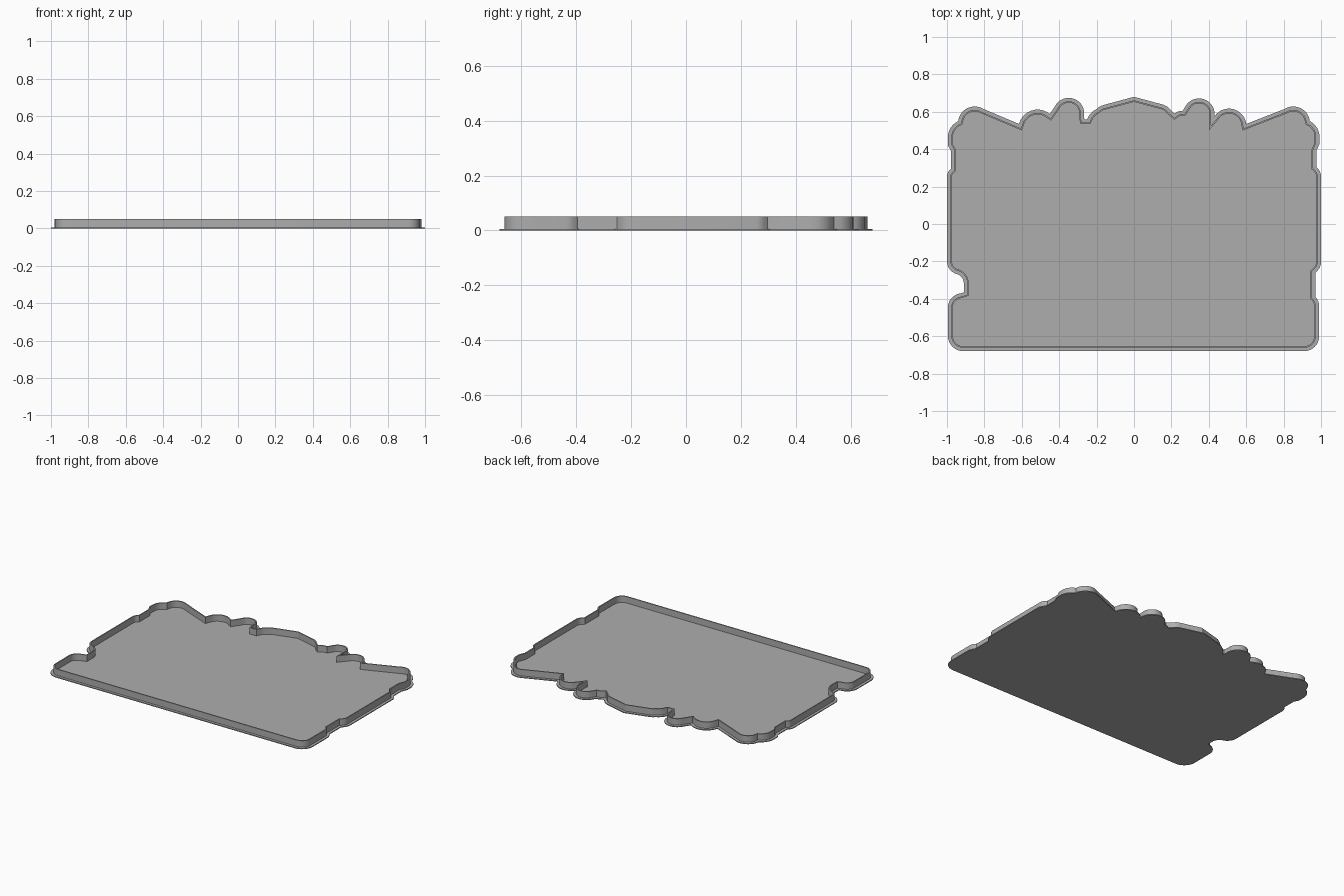
import bpy, bmesh, math
from mathutils import Vector

cube = bpy.data.objects.get("Cube")
if cube:
    bpy.data.objects.remove(cube, do_unlink=True)

FLANGE, PLATE_H, WALL, HEIGHT = 0.018, 0.006, 0.008, 0.05

grey = bpy.data.materials.new("plain_grey")
grey.use_nodes = True
colour = (0.42, 0.42, 0.42, 1)
grey.diffuse_color = colour
grey.node_tree.nodes["Principled BSDF"].inputs["Base Color"].default_value = colour

# Outline runs counterclockwise: x, y, and optional bulge of the arc to the next corner
right_side = [(-.91, -.68), (.91, -.68, .41), (.99, -.6), (.99, -.44, .2), (.97, -.39),
              (.97, -.26, .2), (1, -.21), (1, .26, .2), (.975, .305), (.975, .39),
              (.992, .43), (.992, .46, .3), (.94, .55, .55)]
top_edge = [(.805, .615), (.6, .535, .7), (.43, .575, .83), (.275, .63), (.26, .605, .2),
            (.217, .59), (.195, .61, .15), (.16, .637), (0, .68), (-.16, .637, .15),
            (-.2, .615, .2), (-.25, .56), (-.265, .56), (-.268, .575, .9),
            (-.425, .625), (-.45, .588, .55), (-.615, .535), (-.805, .615, .55)]
left_side = [(-.94, .55, .3), (-.995, .46), (-.995, .42), (-.978, .39), (-.978, .295, .2),
             (-1, .26), (-1, -.2, .35), (-.945, -.268, -.3), (-.91, -.315), (-.91, -.365),
             (-.925, -.37, .35), (-.995, -.44), (-.995, -.6, .41)]


def trace(corners):
    """Turn corners with bulges into a closed list of points."""
    points = []
    for i, corner in enumerate(corners):
        a, b = Vector(corner[:2]), Vector(corners[(i + 1) % len(corners)][:2])
        points.append(a)
        if len(corner) == 3:
            angle = 4 * math.atan(corner[2])
            chord = b - a
            normal = Vector((-chord.y, chord.x))
            centre = (a + b) / 2 + normal / (2 * math.tan(angle / 2))
            steps = max(2, round(abs(angle) / math.radians(11)))
            for k in range(1, steps):
                t = angle * k / steps
                d = a - centre
                points.append(centre + Vector((d.x * math.cos(t) - d.y * math.sin(t),
                                               d.x * math.sin(t) + d.y * math.cos(t))))
    return points


def inset(points, distance):
    """Move the outline inwards with mitred corners."""
    result = []
    for i, p in enumerate(points):
        d1 = (p - points[i - 1]).normalized()
        d2 = (points[(i + 1) % len(points)] - p).normalized()
        n1, n2 = Vector((-d1.y, d1.x)), Vector((-d2.y, d2.x))
        result.append(p + (n1 + n2) * distance / max(1 + n1.dot(n2), 0.2))
    return result


def finish(name, bm):
    bmesh.ops.recalc_face_normals(bm, faces=bm.faces)
    mesh = bpy.data.meshes.new(name)
    bm.to_mesh(mesh)
    bm.free()
    mesh.materials.append(grey)
    obj = bpy.data.objects.new(name, mesh)
    bpy.context.collection.objects.link(obj)
    bpy.ops.object.select_all(action='DESELECT')
    obj.select_set(True)
    bpy.context.view_layer.objects.active = obj
    bpy.ops.object.shade_smooth_by_angle(angle=math.radians(25))


def ring(bm, points, z):
    return [bm.verts.new((p.x, p.y, z)) for p in points]


def bridge(bm, a, b):
    for i in range(len(a)):
        bm.faces.new((a[i - 1], a[i], b[i], b[i - 1]))


outline = trace(right_side + top_edge + left_side)

# Thin base plate with a projecting flange
bm = bmesh.new()
low, high = ring(bm, outline, 0), ring(bm, outline, PLATE_H)
bridge(bm, low, high)
bm.faces.new(low)
bm.faces.new(high)
finish("base_plate", bm)

# Thin upright wall following the outline
outer = inset(outline, FLANGE)
inner = inset(outline, FLANGE + WALL)
bm = bmesh.new()
loops = [ring(bm, outer, PLATE_H / 2), ring(bm, outer, HEIGHT),
         ring(bm, inner, HEIGHT), ring(bm, inner, PLATE_H / 2)]
for i in range(4):
    bridge(bm, loops[i - 1], loops[i])
finish("rim_wall", bm)
